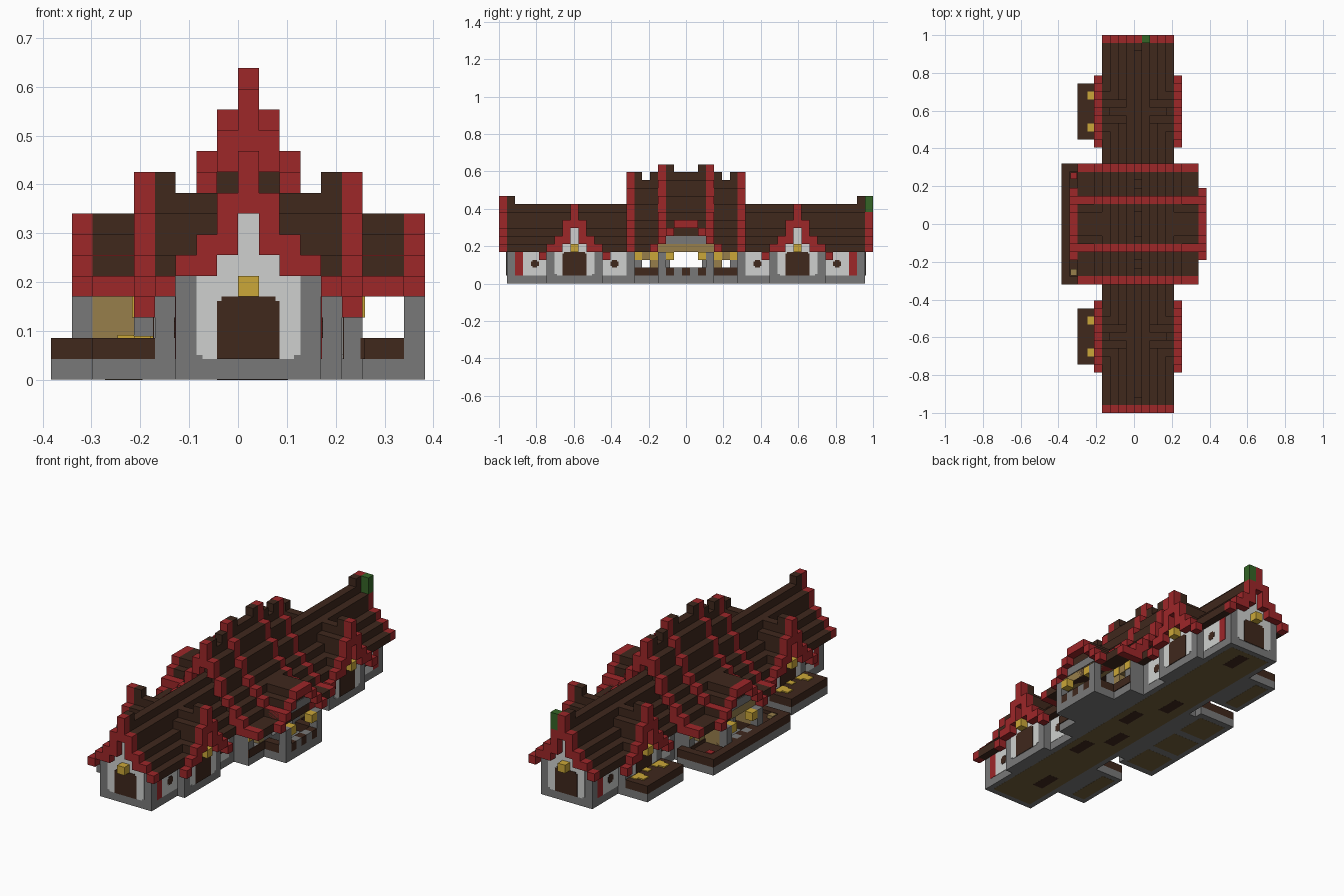
import bpy

U = 2 / 47  # edge of one building block

if "Cube" in bpy.data.objects:
    bpy.data.objects.remove(bpy.data.objects["Cube"])


def colour(name, r, g, b):
    m = bpy.data.materials.new(name)
    m.use_nodes = True
    m.diffuse_color = (r, g, b, 1)
    bsdf = next(n for n in m.node_tree.nodes if n.type == 'BSDF_PRINCIPLED')
    bsdf.inputs["Base Color"].default_value = (r, g, b, 1)
    bsdf.inputs["Roughness"].default_value = 1
    return m


RED = colour("red trim", .34, .02, .022)
BROWN = colour("dark timber", .05, .021, .012)
GRAY = colour("gray stone", .19, .19, .19)
WHITE = colour("white plaster", .62, .63, .62)
TAN = colour("tan wood", .31, .21, .07)
GOLD = colour("gold lantern", .6, .39, .04)
GREEN = colour("green leaf", .035, .13, .02)
DIRT = colour("earth", .17, .115, .045)


def part(name, mat, boxes):
    """One object from boxes given as (x0, x1, y0, y1, z0, z1) in blocks."""
    verts, faces = [], []
    for x0, x1, y0, y1, z0, z1 in boxes:
        n = len(verts)
        x0, x1 = sorted((x0, x1))
        y0, y1 = sorted((y0, y1))
        verts += [(x * U, y * U, z * U) for z in (z0, z1)
                  for x, y in ((x0, y0), (x1, y0), (x1, y1), (x0, y1))]
        faces += [(n + 3, n + 2, n + 1, n), (n + 4, n + 5, n + 6, n + 7)]
        faces += [(n + i, n + (i + 1) % 4, n + (i + 1) % 4 + 4, n + i + 4) for i in range(4)]
    me = bpy.data.meshes.new(name)
    me.from_pydata(verts, [], faces)
    me.materials.append(mat)
    ob = bpy.data.objects.new(name, me)
    bpy.context.collection.objects.link(ob)
    return ob


# Local frames: u runs across a gable, v points outward from it
def front(u0, u1, v0, v1, z0, z1):
    return (u0 + .5, u1 + .5, -v0, -v1, z0, z1)


def back(u0, u1, v0, v1, z0, z1):
    return (u0 + .5, u1 + .5, v0, v1, z0, z1)


def side(sign, c=0):
    def place(u0, u1, v0, v1, z0, z1):
        xs = (v0, v1) if sign > 0 else (1 - v0, 1 - v1)
        return (*xs, u0 + c, u1 + c, z0, z1)
    return place


def steps(place, v0, v1, tops, bottoms):
    """Stepped roof slice: one column of blocks each side per step."""
    out = []
    for d, (t, b) in enumerate(zip(tops, bottoms)):
        for u in {d, -d}:
            out.append(place(u - .5, u + .5, v0, v1, b, t))
    return out


def both(place, u0, u1, *rest):
    return [place(u0, u1, *rest), place(-u1, -u0, *rest)]


GROUND = .02  # stone starts just above the earth plates
TOPS, BASES = [11, 9, 7, 6, 5], [8, 6, 5, 5, 4]


def gable(label, place, wall, inner, drop):
    """Gable end: red verge, ridge cap, plaster panel, door and lantern."""
    tops = [t - drop for t in TOPS]
    bases = [b - drop for b in BASES]
    part(label + "_verge", RED, steps(place, wall, wall + 1, tops, bases))
    body = [tops[0] - 1] + tops[1:5 - drop]
    part(label + "_roof", BROWN, steps(place, inner, wall, body, bases)
         + [place(-.5, .5, wall - 1, wall, tops[0] - 1, tops[0])])
    part(label + "_plaster", WHITE, steps(place, wall - .5, wall + .05, bases[:2], [1] * 2)
         + both(place, 1.5, 2.5, wall - .5, wall + .05, 1.2, bases[2])
         + both(place, 1.5, 2.2, wall - .5, wall + .05, 1, 1.2))
    part(label + "_door", BROWN, [place(-1.5, 1.5, wall, wall + .1, 1, 3.8),
                                  place(-1.3, 1.3, wall, wall + .1, 3.8, 4)])
    part(label + "_lantern", GOLD, [place(-.5, .5, wall, wall + 1, 4, 5)])


# Long hall: walls, end gables and the plant on the back gable
part("hall_walls", GRAY, [(-3, 4, 6, 22.5, GROUND, 5), (-3, 4, -22.5, -6, GROUND, 5)])
gable("front_gable", front, 22.5, 6, 0)
gable("back_gable", back, 22.5, 6, 0)
part("gable_plant", GREEN, [(1, 2, 22.5, 23.5, 9, 11)])

for sx, sn in ((1, "left"), (-1, "right")):
    flat = side(sx)
    plaster, banner, window = [], [], []
    for sy in (1, -1):
        # Side dormers
        label = sn + ("_back" if sy > 0 else "_front") + "_dormer"
        place = side(sx, 14 * sy)
        part(label + "_walls", GRAY, [place(-3.5, 3.5, 3, 5, GROUND, 4)])
        gable(label, place, 5, .5, 1)
        # Plaster fields, banners and windows along the hall
        for c in (19, 9):
            c *= sy
            plaster.append(flat(c - 1.5, c + 1.5, 3.9, 4.04, 1, 4))
            window += [flat(c - .5, c + .5, 4, 4.08, 2.2, 2.8),
                       flat(c - .3, c + .3, 4, 4.08, 2, 3)]
        banner.append(flat(21 * sy - .5, 21 * sy + .5, 3.9, 4.04, 1, 4))
    part(sn + "_plaster_fields", WHITE, plaster)
    part(sn + "_banners", RED, banner)
    part(sn + "_windows", BROWN, window)

    # Central pavilion side wall with openings
    part(sn + "_pavilion_wall", GRAY,
         [flat(-5.5, 5.5, 5, 6, GROUND, 2)]
         + both(flat, 2, 3.5, 5, 6, 2, 4))
    part(sn + "_opening_frames", TAN,
         both(flat, 3.5, 5.5, 5, 6, 3, 4) + both(flat, 3.5, 4.5, 5, 6, 2, 3))
    part(sn + "_opening_sills", BROWN, both(flat, 3.5, 6.5, 5.9, 6.1, 1, 2))
    part(sn + "_opening_lamps", GOLD, both(flat, 3.5, 4.5, 5.9, 6.1, 3, 4)
         + both(flat, 5.5, 6.5, 5.9, 6.1, 3, 4))

    # Porch
    tops, bases = [8, 8, 7, 6, 5], [7, 7, 6, 5, 4]
    part(sn + "_porch_verge", RED, steps(flat, 8, 9, tops, bases))
    part(sn + "_porch_roof", BROWN, steps(flat, .5, 8, tops[:3] + [5.95, 4.95], bases)
         + [flat(-1.5, 1.5, 6, 8, 6, 7)])
    part(sn + "_porch_lintel", GRAY, [flat(-2.5, 2.5, 6, 8.1, 5, 6)])
    part(sn + "_porch_beam", TAN, [flat(-3.5, 3.5, 6, 8, 4, 5)])
    part(sn + "_porch_base", GRAY, [flat(-3.5, 3.5, 6, 9, GROUND, 1)]
         + both(flat, .5, 1.5, 8, 9, 1, 2))
    part(sn + "_porch_pillars", GRAY, both(flat, 2.5, 3.5, 8, 9, 1, 4))
    part(sn + "_porch_rails", BROWN, both(flat, 2.5, 3.5, 6, 8, 1, 2)
         + both(flat, 1.5, 2.5, 8, 9, 1, 2) + [flat(-.5, .5, 8, 9, 1, 2)])
    part(sn + "_porch_lamps", GOLD, both(flat, 1.5, 2.5, 8, 9, 3, 4))

# Central pavilion floor and end walls
part("pavilion_floor", GRAY, [(-5, 6, -6.5, 6.5, GROUND, 1)])
part("pavilion_end_walls", GRAY, [place(-5.5, 5.5, 5.5, 6.5, 1, 4) for place in (front, back)])

# Central pavilion roof: lower outer bays and a raised inner bay
LOW = [14, 12, 10, 8, 7, 6, 5, 5]
HIGH = [t + 1 for t in LOW]
FLOOR = [4] * 8
for place, n in ((front, "front"), (back, "back")):
    part(n + "_outer_verge", RED, steps(place, 6.5, 7.5, LOW, [11, 10, 8, 7, 5, 4, 4, 4]))
    part(n + "_outer_roof", BROWN, steps(place, 3.5, 6.5, [LOW[0] - 1] + LOW[1:], FLOOR)
         + [place(-.5, .5, v, v + 1, 13, 14) for v in (3.5, 5.5)])
    part(n + "_inner_verge", RED, steps(place, 2.5, 3.5, HIGH, FLOOR))
    part(n + "_inner_roof", BROWN, steps(place, 0, 2.5, [HIGH[0] - 1] + HIGH[1:], FLOOR)
         + [place(-.5, .5, 1.5, 2.5, 14, 15)])

# Garden terrace beside the pavilion
part("terrace_base", GRAY, [(-9, -5, -7.5, 7.5, GROUND, 1)]
     + [(-5, -4, s * 6.5, s * 7.5, GROUND, 1) for s in (1, -1)])
part("terrace_rim", BROWN, [(-9, -8, -7.5, 7.5, 1, 2)]
     + [(-9, -4, s * 6.5, s * 7.5, 1, 2) for s in (1, -1)]
     + [(-8, -5, s * 3.5, s * 6.5, 1, 1.6) for s in (1, -1)])
part("terrace_screens", TAN, [(-7, -5, s * 2.5, s * 3.5, 1, 4) for s in (1, -1)])
part("terrace_flower", RED, [(-7.9, -7.1, 5.6, 6.4, 1.6, 2)])
part("terrace_crate", TAN, [(-7.9, -7.1, -6.4, -5.6, 1.6, 2)])

# Crop beds beside the right dormers
for s, n in ((1, "back"), (-1, "front")):
    bed = side(-1, 14 * s)
    part(n + "_bed_base", GRAY, [bed(-3.5, 3.5, 5, 8, GROUND, 1)])
    part(n + "_bed", BROWN, [bed(-3.5, 3.5, 5, 8, 1, 2)])
    part(n + "_crops", GOLD, both(bed, 1.5, 2.5, 6, 6.8, 2, 2.15)
         + both(bed, 1.2, 2.8, 5.2, 6, 2, 2.1) + [bed(-.4, .4, 5.1, 5.9, 2, 2.1)])
    part(n + "_bed_earth", DIRT, [bed(-2.8, 2.8, 5.6, 7.4, 0, .2)])

# Earth under the floor, with dark patches
part("floor_earth", DIRT, [(-2.3, 3.3, -21.8, 21.8, .01, .2)]
     + [(-8.3, -4.6, y - 1.9, y + 1.9, .01, .2) for y in (-4.8, 0, 4.8)])
part("earth_patches", BROWN, [(x, x + 1.4, y, y + 3, 0, .2)
                              for x, y in ((-1, -18), (1, -9), (-1, -5), (1, 0), (-1, 5), (0, 18))])
